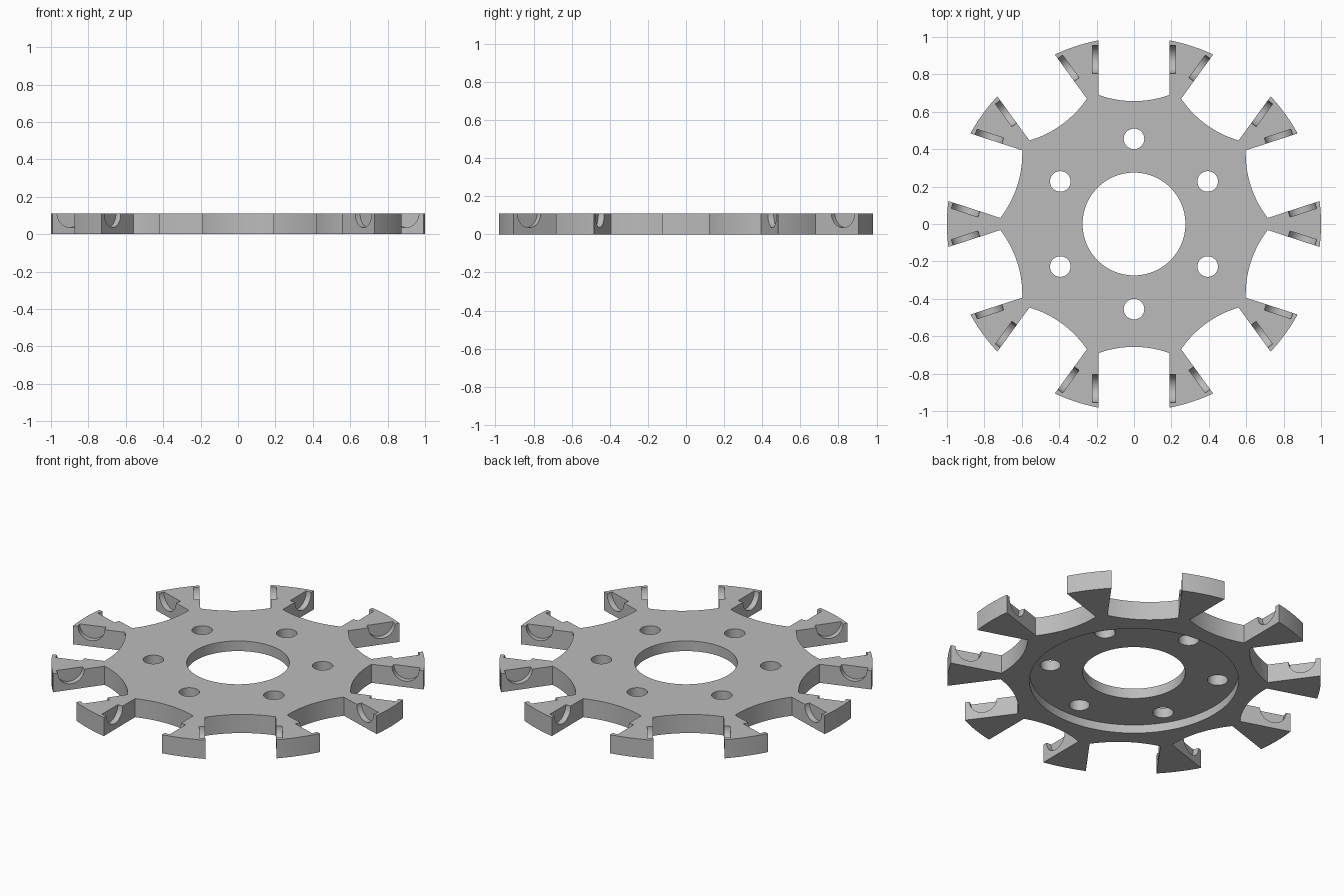
import bpy, bmesh, math
from mathutils import Matrix, Vector

if "Cube" in bpy.data.objects:
    bpy.data.objects.remove(bpy.data.objects["Cube"])

THICK = 0.11
SLOTS = 10

steel = bpy.data.materials.new("plain grey metal")
steel.use_nodes = True
GREY = (0.5, 0.5, 0.5, 1)
steel.diffuse_color = GREY
steel.node_tree.nodes["Principled BSDF"].inputs["Base Color"].default_value = GREY


def make_object(name, bm):
    bmesh.ops.recalc_face_normals(bm, faces=bm.faces)
    mesh = bpy.data.meshes.new(name)
    bm.to_mesh(mesh)
    bm.free()
    mesh.materials.append(steel)
    ob = bpy.data.objects.new(name, mesh)
    bpy.context.collection.objects.link(ob)
    return ob


def cylinder(bm, radius, depth, matrix, sides=64):
    bmesh.ops.create_cone(bm, cap_ends=True, segments=sides, radius1=radius,
                          radius2=radius, depth=depth, matrix=matrix)


def cut(target, name, bm):
    """Subtract a mesh from the target and remove the cutter."""
    cutter = make_object(name, bm)
    cutter.hide_render = True
    mod = target.modifiers.new(name, 'BOOLEAN')
    mod.operation = 'DIFFERENCE'
    mod.solver = 'EXACT'
    mod.object = cutter
    bpy.context.view_layer.update()
    graph = bpy.context.evaluated_depsgraph_get()
    result = bpy.data.meshes.new_from_object(target.evaluated_get(graph))
    target.modifiers.clear()
    target.data = result
    bpy.data.objects.remove(cutter)


# Round blank
bm = bmesh.new()
cylinder(bm, 1.0, THICK, Matrix.Translation((0, 0, THICK / 2)), 180)
wheel = make_object("slotted_wheel", bm)

# Parallel-sided slots with a hollow curved floor
half, corner, floor = 0.19, 0.69, 0.657
sag = corner - floor
arc_r = (half ** 2 + sag ** 2) / (2 * sag)
spread = math.asin(half / arc_r)
profile = [(half, 1.2), (-half, 1.2)]
for i in range(17):
    a = -spread + 2 * spread * i / 16
    profile.append((arc_r * math.sin(a), floor + arc_r * (1 - math.cos(a))))

slots, pockets = bmesh.new(), bmesh.new()
for i in range(SLOTS):
    turn = Matrix.Rotation(math.tau * i / SLOTS, 4, 'Z')
    face = slots.faces.new([slots.verts.new(turn @ Vector((x, y, -0.1))) for x, y in profile])
    grown = bmesh.ops.extrude_face_region(slots, geom=[face])["geom"]
    bmesh.ops.translate(slots, vec=(0, 0, 0.4),
                        verts=[v for v in grown if isinstance(v, bmesh.types.BMVert)])
    # Half-round pockets in both walls of the slot, open at the top
    cylinder(pockets, 0.075, 2 * (half + 0.032),
             turn @ Matrix.Translation((0, 0.88, THICK)) @ Matrix.Rotation(math.pi / 2, 4, 'Y'), 48)
cut(wheel, "slot_cutter", slots)
cut(wheel, "pocket_cutter", pockets)

# Shallow round recess underneath
bm = bmesh.new()
cylinder(bm, 0.56, 0.1, Matrix.Identity(4), 128)
cut(wheel, "recess_cutter", bm)

# Central bore and ring of bolt holes
bm = bmesh.new()
cylinder(bm, 0.275, 1, Matrix.Identity(4), 96)
for i in range(6):
    cylinder(bm, 0.055, 1, Matrix.Rotation(math.tau * i / 6, 4, 'Z')
             @ Matrix.Translation((0, 0.455, 0)), 40)
cut(wheel, "bore_cutter", bm)

# Smooth curved walls, sharp edges
bpy.ops.object.select_all(action='DESELECT')
wheel.select_set(True)
bpy.context.view_layer.objects.active = wheel
bpy.ops.object.shade_smooth_by_angle(angle=math.radians(25))
